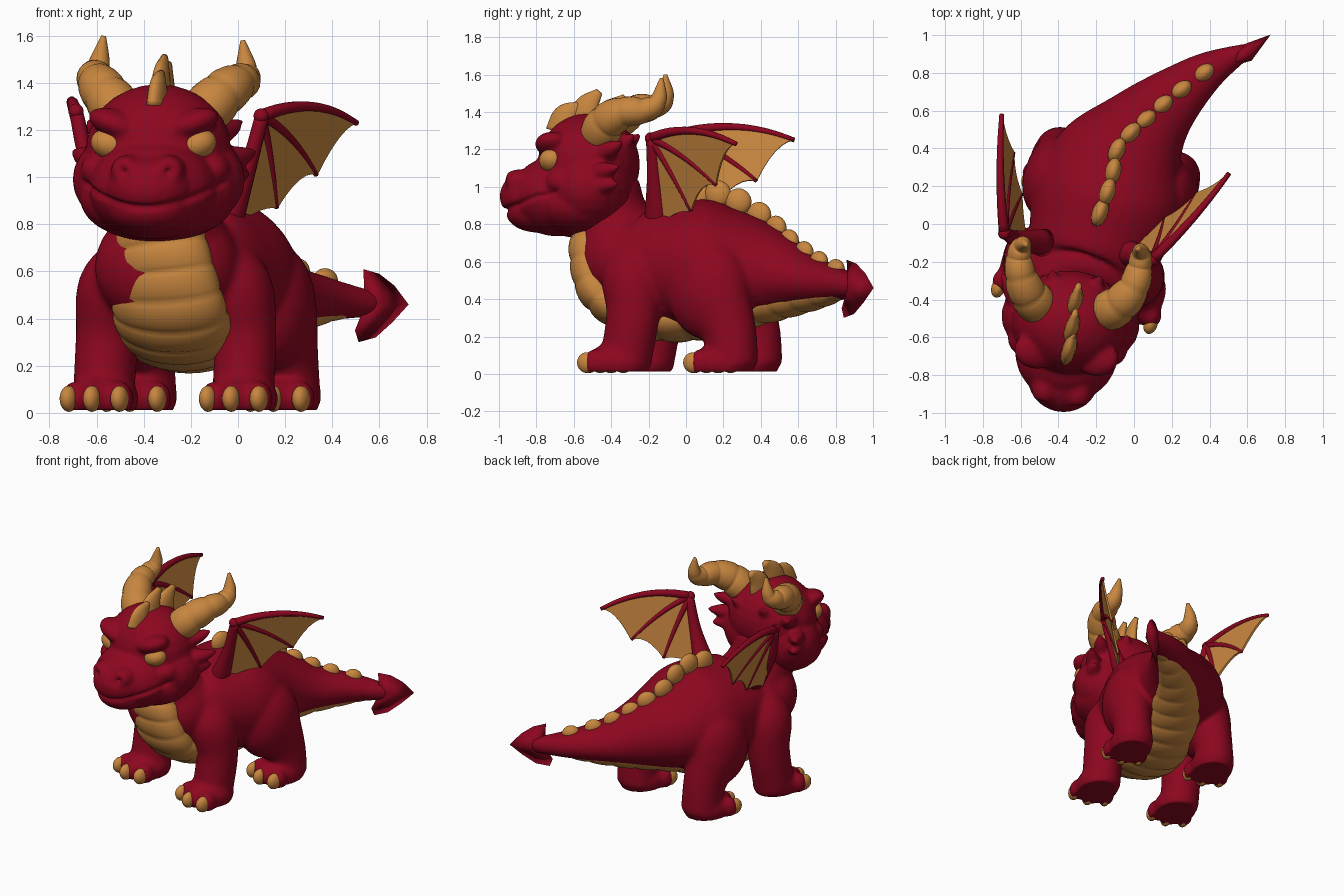
import bpy, bmesh, math
from mathutils import Vector, Matrix

cube = bpy.data.objects.get("Cube")
if cube:
    bpy.data.objects.remove(cube)


def material(name, rgb):
    m = bpy.data.materials.new(name)
    m.use_nodes = True
    m.diffuse_color = (*rgb, 1)
    m.node_tree.nodes["Principled BSDF"].inputs["Base Color"].default_value = (*rgb, 1)
    return m


RED = material("crimson skin", (0.265, 0.002, 0.014))
GOLD = material("ochre horn", (0.58, 0.24, 0.05))


def frame(x, y, degrees):
    return Matrix.Translation((x, y, 0)) @ Matrix.Rotation(-math.radians(degrees), 4, 'Z')


BODY = frame(-0.19, 0, 18)      # local x = left, y = backward
HEAD = frame(-0.335, -0.5, 7)
WORLD = Matrix()
SIDE = Vector((0.95, -0.31, 0))


def ball(bm, base, loc, size, turn=0, axis='Y'):
    m = (base @ Matrix.Translation(loc) @ Matrix.Rotation(turn, 4, axis)
         @ Matrix.Diagonal((*size, 1)))
    bmesh.ops.create_uvsphere(bm, u_segments=24, v_segments=14, radius=1, matrix=m)


def spline(points, steps):
    """Smooth path through points of any dimension."""
    p = [Vector(q) for q in points]
    p = [2 * p[0] - p[1]] + p + [2 * p[-1] - p[-2]]
    out = []
    for a, b, c, d in zip(p, p[1:], p[2:], p[3:]):
        for i in range(steps):
            t = i / steps
            out.append(0.5 * (2 * b + (c - a) * t + (2 * a - 5 * b + 4 * c - d) * t * t
                              + (3 * b - a - 3 * c + d) * t ** 3))
    return out + [p[-2]]


def tube(bm, points, base=WORLD, steps=6, sides=20, rings=0, swell=(0, 0)):
    """Sweep an ellipse; each point is x, y, z, half width, half depth."""
    path = spline(points, steps)
    pos = [base @ Vector(q[:3]) for q in path]
    last = len(path) - 1
    loops = []
    for i, q in enumerate(path):
        t = (pos[min(i + 1, last)] - pos[max(i - 1, 0)]).normalized()
        u = (SIDE - t * t.dot(SIDE)).normalized()
        v = t.cross(u)
        wave = abs(math.sin(math.pi * rings * i / last)) ** 0.6
        u *= q[3] * (1 + swell[0] * wave)
        v *= q[4] * (1 + swell[1] * wave)
        loops.append([bm.verts.new(pos[i] + u * math.cos(a) + v * math.sin(a))
                      for a in (k * math.tau / sides for k in range(sides))])
    for a, b in zip(loops, loops[1:]):
        for k in range(sides):
            j = (k + 1) % sides
            bm.faces.new((a[k], a[j], b[j], b[k]))
    bm.faces.new(loops[0][::-1])
    bm.faces.new(loops[-1])


def finish(name, bm, mat, voxel=0, sculpt=None, thick=0):
    """Turn the bmesh into an object, optionally fused into one skin."""
    bmesh.ops.recalc_face_normals(bm, faces=bm.faces)
    me = bpy.data.meshes.new(name)
    bm.to_mesh(me)
    bm.free()
    ob = bpy.data.objects.new(name, me)
    bpy.context.collection.objects.link(ob)
    if voxel:
        r = ob.modifiers.new("fuse", 'REMESH')
        r.mode, r.voxel_size = 'VOXEL', voxel
        s = ob.modifiers.new("soften", 'SMOOTH')
        s.factor, s.iterations = 0.5, 14
    if thick:
        s = ob.modifiers.new("thickness", 'SOLIDIFY')
        s.thickness, s.offset = thick, 0
    if ob.modifiers:
        dg = bpy.context.evaluated_depsgraph_get()
        ob.data = bpy.data.meshes.new_from_object(ob.evaluated_get(dg))
        ob.modifiers.clear()
    if sculpt:
        moves = [(v, sculpt(v.co, v.normal.copy())) for v in ob.data.vertices]
        for v, co in moves:
            v.co = co
    ob.data.materials.clear()
    ob.data.materials.append(mat)
    for f in ob.data.polygons:
        f.use_smooth = not thick
    return ob


# Torso, neck, tail and legs as one skin
bm = bmesh.new()
tube(bm, [(-.33, -.45, 1.0, .21, .2), (-.32, -.4, .82, .23, .21), (-.28, -.3, .66, .29, .27),
          (-.21, -.1, .6, .36, .33), (-.14, .12, .57, .4, .36), (-.07, .32, .56, .36, .29),
          (.05, .5, .53, .25, .215), (.19, .65, .5, .175, .14), (.39, .81, .48, .105, .09),
          (.6, .92, .46, .04, .05)], sides=32)
ball(bm, WORLD, (-.3, -.36, .62), (.31, .235, .27))
feet = []
for s in (-1, 1):
    d = s * .033
    tube(bm, [(s * .16, -.26 + d, .73, .08, .1), (s * .25, -.25 + d, .54, .16, .17),
              (s * .295, -.235 + d, .32, .135, .145), (s * .3, -.28 + d, .04, .13, .14)], BODY)
    ball(bm, BODY, (s * .29, .19 + d, .45), (.17, .23, .27))
    tube(bm, [(s * .3, .23 + d, .4, .16, .2), (s * .31, .31 + d, .22, .13, .15),
              (s * .31, .34 + d, .04, .135, .13)], BODY)
    feet += [("front", s, s * .3 + .015, -.31 + d), ("rear", s, s * .31, .285 + d)]
for _, s, u, v in feet:
    ball(bm, BODY, (u, v, .06), (.145, .17, .115))
    for k in (-1, 0, 1):
        ball(bm, BODY, (u + k * .1, v - .13 + abs(k) * .03, .06), (.06, .065, .075))
finish("body", bm, RED, .014, lambda co, n: Vector((co.x, co.y, max(co.z, .012))))

# Three claws on each foot
for part, s, u, v in feet:
    bm = bmesh.new()
    for k in (-1, 0, 1):
        ball(bm, BODY, (u + k * .113, v - .17 + abs(k) * .03, .06), (.037, .055, .056), .6, 'X')
    finish(part + ("_left" if s > 0 else "_right") + "_claws", bm, GOLD)

# Banded belly from throat to tail
bm = bmesh.new()
tube(bm, [(-.34, -.475, .8, .185, .12), (-.32, -.485, .64, .215, .12), (-.295, -.435, .46, .245, .125),
          (-.265, -.3, .35, .25, .125), (-.22, -.1, .3, .24, .12), (-.15, .15, .32, .22, .12),
          (-.05, .36, .37, .185, .11), (.1, .57, .41, .135, .095), (.3, .74, .43, .085, .065),
          (.5, .86, .45, .035, .03)], steps=16, sides=32, rings=16, swell=(.02, .1))
finish("belly_bands", bm, GOLD)

# Row of back ridges
bm = bmesh.new()
ridges = [(-.18, .06, .95), (-.14, .17, .96), (-.11, .28, .92), (-.09, .39, .85), (-.02, .48, .78),
          (.06, .55, .71), (.15, .63, .65), (.25, .71, .6), (.37, .8, .56)]
for i, p in enumerate(ridges):
    a, b = Vector(ridges[max(i - 1, 0)]), Vector(ridges[min(i + 1, 8)])
    ball(bm, WORLD, p, (.042, .076 - .002 * i, .078 - .003 * i),
         -math.atan2((b - a).x, (b - a).y), 'Z')
finish("back_ridges", bm, GOLD)

# Arrow shaped tail tip
bm = bmesh.new()
along, across = Vector((.8, .6, 0)), Vector((.6, -.8, 0))
start = Vector((.56, .88, 0))
edge = [bm.verts.new(start + along * t + Vector((0, 0, z))) for t, z in
        ((-.03, .51), (-.035, .61), (.05, .59), (.13, .54), (.205, .46),
         (.12, .385), (.03, .32), (-.06, .3), (-.08, .35), (-.05, .41))]
for s in (-1, 1):
    top = bm.verts.new(start + along * .04 + across * s * .05 + Vector((0, 0, .46)))
    for a, b in zip(edge, edge[1:] + edge[:1]):
        bm.faces.new((a, b, top))
finish("tail_tip", bm, RED)

# Head: skull, cheeks, muzzle, nose, jaw, brows and side spikes
bm = bmesh.new()
for loc, size in (((0, -.02, 1.12), (.31, .275, .275)), ((0, -.01, .99), (.37, .25, .25)),
                  ((0, -.06, .905), (.33, .27, .18)), ((0, -.19, .95), (.275, .25, .215)),
                  ((0, -.32, .95), (.19, .18, .145)), ((0, -.29, .86), (.18, .175, .105))):
    ball(bm, HEAD, loc, size)
for s in (-1, 1):
    ball(bm, HEAD, (s * .09, -.38, 1.025), (.07, .1, .07))
    ball(bm, HEAD, (s * .16, -.19, 1.225), (.125, .1, .06), -s * .35)
    ball(bm, HEAD, (s * .25, -.13, 1.03), (.07, .09, .07))
    for u, v, z, du, dv, dz in ((.25, .1, 1.19, .08, .1, .05), (.3, .08, 1.08, .09, .11, .03),
                                (.3, .08, 1.01, .06, .1, .005), (.1, .15, 1.22, .03, .09, .06)):
        tube(bm, [(s * u, v, z, .06, .055), (s * (u + du * .5), v + dv * .5, z + dz * .4, .045, .04),
                  (s * (u + du), v + dv, z + dz, .012, .012)], HEAD, 4, 12)
to_head = HEAD.inverted()


def face_details(co, n):
    """Carve the smile and the nostrils."""
    p = to_head @ co
    depth = 0
    if p.y < -.05:
        fade = max(0, min(1, (.32 - abs(p.x)) / .06))
        depth += .018 * fade * math.exp(-((p.z - .87 - 1.2 * p.x ** 2) / .013) ** 2)
    hole = Vector((abs(p.x) - .1, p.y + .47, p.z - 1.03))
    depth += .04 * math.exp(-(hole.length / .03) ** 2)
    return co - n * depth


finish("head", bm, RED, .011, face_details)

# Eyes and ringed horns
horns = {1: [(-.15, -.47, 1.27, .1, .1), (-.07, -.42, 1.35, .095, .095), (.0, -.33, 1.4, .078, .078),
             (.03, -.22, 1.41, .062, .062), (.035, -.15, 1.46, .045, .045), (.02, -.13, 1.58, .01, .01)],
         -1: [(-.5, -.44, 1.27, .1, .1), (-.56, -.37, 1.35, .095, .095), (-.6, -.27, 1.41, .078, .078),
              (-.61, -.17, 1.43, .062, .062), (-.59, -.11, 1.48, .045, .045), (-.57, -.11, 1.6, .01, .01)]}
for s, side in ((1, "left"), (-1, "right")):
    bm = bmesh.new()
    ball(bm, HEAD, (s * .185, -.19, 1.14), (.085, .075, .065), -s * .3)
    finish(side + "_eye", bm, GOLD)
    bm = bmesh.new()
    tube(bm, horns[s], steps=10, rings=5, swell=(.1, .1))
    finish(side + "_horn", bm, GOLD)

# Crest of three fins leaning back
bm = bmesh.new()
for v, z, h in ((-.14, 1.34, .1), (-.03, 1.37, .14), (.11, 1.35, .13)):
    tube(bm, [(.01, v - .03, z - .05, .038, .085), (.015, v, z + h * .4, .034, .07),
              (.02, v + .07, z + h, .014, .02)], HEAD, 5, 14)
finish("head_crest", bm, GOLD)


def bow(a, b, lift):
    """Points of a bowed edge in the wing plane."""
    return [(a[0] + (b[0] - a[0]) * t, a[1] + (b[1] - a[1]) * t + lift * 4 * t * (1 - t))
            for t in (i / 6 for i in range(6))]


# Wings: arm, fingers and a scalloped membrane
elbow, tip, finger_a, finger_b, heel = (0, 1.26), (1, 1.23), (.68, 1.01), (.33, .87), (-.02, .81)
for side, e, t, inward, root, up in (
        ("left", (.1, -.19, 0), (.51, .26, 0), (-.72, .7, 0), (-.04, -.15, .82), 0),
        ("right", (-.69, -.05, 0), (-.71, .58, 0), (1, 0, 0), (-.48, -.1, .82), .02)):
    e, t, inward = Vector(e), Vector(t), Vector(inward)

    def place(q):
        return e.lerp(t, q[0]) + inward * (1.27 - q[1]) * .25 + Vector((0, 0, q[1] + up))

    outline = (bow(elbow, tip, .055) + bow(tip, finger_a, .05) + bow(finger_a, finger_b, .05)
               + bow(finger_b, heel, .02) + [heel, (-.05, 1.0)])
    bm = bmesh.new()
    face = bm.faces.new([bm.verts.new(place(q)) for q in outline])
    bmesh.ops.triangulate(bm, faces=[face])
    finish(side + "_wing_membrane", bm, GOLD, thick=.014)
    bm = bmesh.new()
    for end, lift, r in ((tip, .055, .028), (finger_a, .03, .023), (finger_b, .02, .023)):
        line = bow(elbow, end, lift) + [end]
        tube(bm, [(*place(q), r * (1 - .09 * i), r * (1 - .09 * i)) for i, q in enumerate(line)],
             steps=2, sides=10)
    middle = place((-.04, 1.04))
    tube(bm, [(*place((.01, 1.26)), .03, .03), (*middle, .036, .042), (*root, .065, .075)], sides=14)
    ball(bm, WORLD, place(elbow), (.032, .032, .032))
    finish(side + "_wing_arm", bm, RED)
